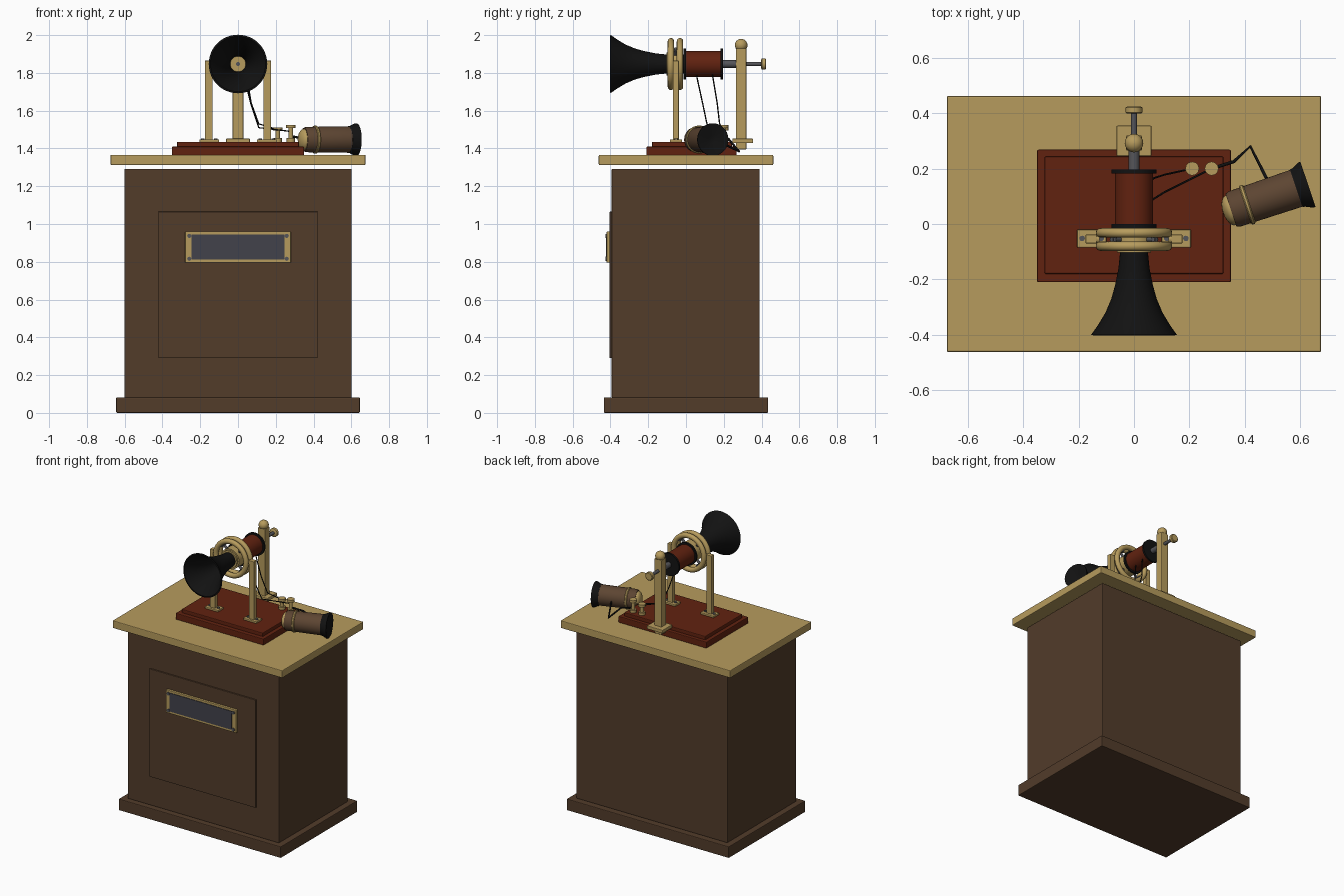
import bpy, math
from mathutils import Vector, Matrix

if "Cube" in bpy.data.objects:
    bpy.data.objects.remove(bpy.data.objects["Cube"])


def material(name, r, g, b):
    m = bpy.data.materials.new(name)
    m.diffuse_color = (r, g, b, 1)
    m.use_nodes = True
    m.node_tree.nodes["Principled BSDF"].inputs["Base Color"].default_value = m.diffuse_color
    return m


BRASS = material("brass", 0.47, 0.33, 0.11)
WOOD = material("dark wood", 0.085, 0.045, 0.023)
RED = material("red mahogany", 0.12, 0.016, 0.005)
BLACK = material("black", 0.006, 0.006, 0.006)
SLATE = material("slate", 0.055, 0.055, 0.07)
STEEL = material("steel", 0.09, 0.09, 0.10)
LEATHER = material("brown leather", 0.11, 0.06, 0.032)


def box(name, x, y, z, mat, bevel=0.005):
    """Box from its three (min, max) ranges."""
    centre = [(a + b) / 2 for a, b in (x, y, z)]
    bpy.ops.mesh.primitive_cube_add(size=1, location=centre)
    o = bpy.context.object
    o.name = name
    o.scale = [b - a for a, b in (x, y, z)]
    bpy.ops.object.transform_apply(location=False, rotation=False, scale=True)
    o.data.materials.append(mat)
    if bevel:
        m = o.modifiers.new("bevel", 'BEVEL')
        m.width, m.segments = bevel, 2
    return o


def lathe(name, profile, origin, axis, mat, sides=40, closed=False):
    """Revolve (distance along axis, radius) points around an axis."""
    verts, faces, n = [], [], len(profile)
    for i in range(sides):
        a = 2 * math.pi * i / sides
        verts += [(r * math.cos(a), r * math.sin(a), d) for d, r in profile]
    for i in range(sides):
        j = (i + 1) % sides
        for k in range(n if closed else n - 1):
            l = (k + 1) % n
            faces.append((i * n + k, j * n + k, j * n + l, i * n + l))
    if not closed:
        faces.append([i * n for i in reversed(range(sides))])
        faces.append([i * n + n - 1 for i in range(sides)])
    me = bpy.data.meshes.new(name)
    me.from_pydata(verts, [], faces)
    me.materials.append(mat)
    o = bpy.data.objects.new(name, me)
    bpy.context.collection.objects.link(o)
    rot = Vector((0, 0, 1)).rotation_difference(Vector(axis)).to_matrix().to_4x4()
    o.matrix_world = Matrix.Translation(origin) @ rot
    bpy.ops.object.select_all(action='DESELECT')
    o.select_set(True)
    bpy.context.view_layer.objects.active = o
    bpy.ops.object.mode_set(mode='EDIT')
    bpy.ops.mesh.select_all(action='SELECT')
    bpy.ops.mesh.normals_make_consistent(inside=False)
    bpy.ops.object.mode_set(mode='OBJECT')
    bpy.ops.object.shade_smooth_by_angle(angle=math.radians(35))
    return o


def rod(name, origin, axis, length, radius, mat, sides=24):
    return lathe(name, [(0, radius), (length, radius)], origin, axis, mat, sides)


def wire(name, points, radius, mat):
    c = bpy.data.curves.new(name, 'CURVE')
    c.dimensions = '3D'
    c.bevel_depth, c.bevel_resolution = radius, 2
    c.use_fill_caps = True
    s = c.splines.new('POLY')
    s.points.add(len(points) - 1)
    for p, co in zip(s.points, points):
        p.co = (*co, 1)
    c.materials.append(mat)
    o = bpy.data.objects.new(name, c)
    bpy.context.collection.objects.link(o)


UP, BACK, FRONT = (0, 0, 1), (0, 1, 0), (0, -1, 0)

# Cabinet
box("cabinet_plinth", (-0.645, 0.645), (-0.435, 0.435), (0, 0.082), WOOD)
box("cabinet_body", (-0.602, 0.602), (-0.394, 0.39), (0.08, 1.292), WOOD)
box("cabinet_top", (-0.675, 0.675), (-0.462, 0.462), (1.312, 1.366), BRASS)
box("front_panel", (-0.422, 0.422), (-0.404, -0.38), (0.29, 1.065), WOOD, 0.002)

# Name plate with four screws
box("plate_frame", (-0.28, 0.28), (-0.42, -0.40), (0.795, 0.96), BRASS, 0.003)
box("plate_panel", (-0.246, 0.246), (-0.424, -0.416), (0.812, 0.945), SLATE, 0)
for x in (-0.258, 0.258):
    for z in (0.816, 0.937):
        rod("plate_screw", (x, -0.418, z), FRONT, 0.009, 0.011, STEEL, 12)

# Stepped mahogany base
box("base_lower", (-0.35, 0.35), (-0.21, 0.268), (1.364, 1.41), RED)
box("base_upper", (-0.323, 0.323), (-0.18, 0.243), (1.405, 1.435), RED)

# Front pillars on screwed feet
for s in (-1, 1):
    xs = sorted((s * 0.135, s * 0.175))
    box("front_pillar", xs, (-0.07, -0.038), (1.435, 1.865), BRASS, 0.003)
    box("pillar_foot", sorted((s * 0.10, s * 0.205)), (-0.085, -0.02), (1.434, 1.448), BRASS, 0.003)
    for x in (0.118, 0.187):
        rod("foot_screw", (s * x, -0.052, 1.445), UP, 0.008, 0.010, STEEL, 12)

# Ring mount: two large rings, an inner ring and linking pins
CZ = 1.847
for y in (-0.080, -0.032):
    ring = [(0.017 * math.cos(a), 0.120 + 0.018 * math.sin(a))
            for a in (2 * math.pi * i / 12 for i in range(12))]
    lathe("mount_ring", ring, (0, y, CZ), BACK, BRASS, 48, True)
inner = [(-0.035, 0.05), (-0.035, 0.072), (0.035, 0.072), (0.035, 0.05)]
lathe("inner_ring", inner, (0, -0.056, CZ), BACK, BRASS, 40, True)
for i in range(4):
    a = math.pi / 4 + i * math.pi / 2
    d = Vector((math.cos(a), 0, math.sin(a)))
    rod("ring_pin", Vector((0, -0.056, CZ)) + d * 0.06, d, 0.055, 0.009, STEEL, 12)
    rod("ring_link", Vector((0, -0.085, CZ)) + d * 0.105, BACK, 0.06, 0.011, STEEL, 12)
for x in (-0.145, 0.145):
    rod("pillar_pivot", (x - 0.02, -0.054, CZ), (1, 0, 0), 0.04, 0.016, BRASS, 16)

# Flared hollow horn with brass throat
outer = [(0, 0.05), (0.06, 0.056), (0.12, 0.068), (0.17, 0.082),
         (0.22, 0.103), (0.265, 0.130), (0.30, 0.155)]
horn = outer + [(d + 0.002, r - 0.009) for d, r in reversed(outer)]
lathe("horn", horn, (0, -0.10, CZ), FRONT, BLACK, 48, True)
lathe("horn_collar", [(0, 0.062), (0.016, 0.062)], (0, -0.102, CZ), BACK, BRASS)
lathe("throat_plate", [(0, 0.036), (0.006, 0.036)], (0, -0.102, CZ), FRONT, BRASS, 24)
rod("throat_hole", (0, -0.107, CZ), FRONT, 0.003, 0.011, STEEL, 16)

# Coil with end flanges
rod("coil_neck", (0, -0.09, CZ), BACK, 0.09, 0.05, BLACK, 40)
rod("coil", (0, -0.005, CZ), BACK, 0.19, 0.069, RED, 40)
for y in (-0.014, 0.182):
    rod("coil_flange", (0, y, CZ), BACK, 0.014, 0.081, BLACK, 40)

# Adjusting screw and rear post
rod("core_rod", (0, 0.19, CZ), BACK, 0.08, 0.020, STEEL)
rod("adjusting_rod", (0, 0.26, CZ), BACK, 0.145, 0.011, STEEL)
lathe("adjusting_knob", [(0, 0.024), (0.004, 0.03), (0.022, 0.03), (0.026, 0.025)],
      (0, 0.398, CZ), BACK, BRASS, 20)
box("rear_post", (-0.028, 0.028), (0.265, 0.319), (1.395, 1.93), BRASS, 0.003)
box("rear_post_foot", (-0.063, 0.063), (0.245, 0.355), (1.428, 1.452), BRASS, 0.004)
ball = [(-0.033 * math.cos(t), 0.033 * math.sin(t) + 0.0005)
        for t in (math.pi * i / 12 for i in range(13))]
lathe("post_ball", ball, (0, 0.292, 1.947), UP, BRASS, 24)

# Wire terminals
for x, top in ((0.21, 1.512), (0.28, 1.525)):
    rod("terminal_base", (x, 0.2, 1.434), UP, 0.02, 0.022, BRASS)
    rod("terminal_stem", (x, 0.2, 1.45), UP, top - 1.46, 0.012, BRASS)
    rod("terminal_cap", (x, 0.2, top - 0.018), UP, 0.018, 0.025, BRASS, 12)

# Coil leads and receiver cord
wire("coil_lead", [(0.045, 0.14, 1.79), (0.07, 0.165, 1.64), (0.11, 0.178, 1.53), (0.21, 0.2, 1.50)], 0.0035, BLACK)
wire("coil_lead", [(0.03, 0.055, 1.79), (0.07, 0.09, 1.63), (0.11, 0.115, 1.51), (0.28, 0.2, 1.49)], 0.0035, BLACK)
wire("receiver_cord", [(0.28, 0.2, 1.465), (0.36, 0.225, 1.45), (0.42, 0.28, 1.385), (0.478, 0.165, 1.44)], 0.006, BLACK)

# Receiver lying on the top
ANG = math.radians(18.5)
D = Vector((math.cos(ANG), math.sin(ANG), 0))
P = Vector((0.35, 0.05, 1.447))
lathe("receiver_body", [(0, 0.062), (0.012, 0.067), (0.255, 0.070)], P, D, LEATHER)
dome = [(-0.03 * math.cos(t), 0.056 * math.sin(t) + 0.001)
        for t in (math.pi / 2 * i / 6 for i in range(7))]
lathe("receiver_dome", dome + [(0.01, 0.057)], P, D, BRASS)
lathe("receiver_band", [(0.054, 0.070), (0.058, 0.074), (0.066, 0.074), (0.07, 0.070)], P, D, BRASS)
lathe("receiver_earpiece", [(0.248, 0.071), (0.258, 0.073), (0.285, 0.086), (0.293, 0.086),
      (0.293, 0.076), (0.272, 0.02)], P, D, BLACK)
